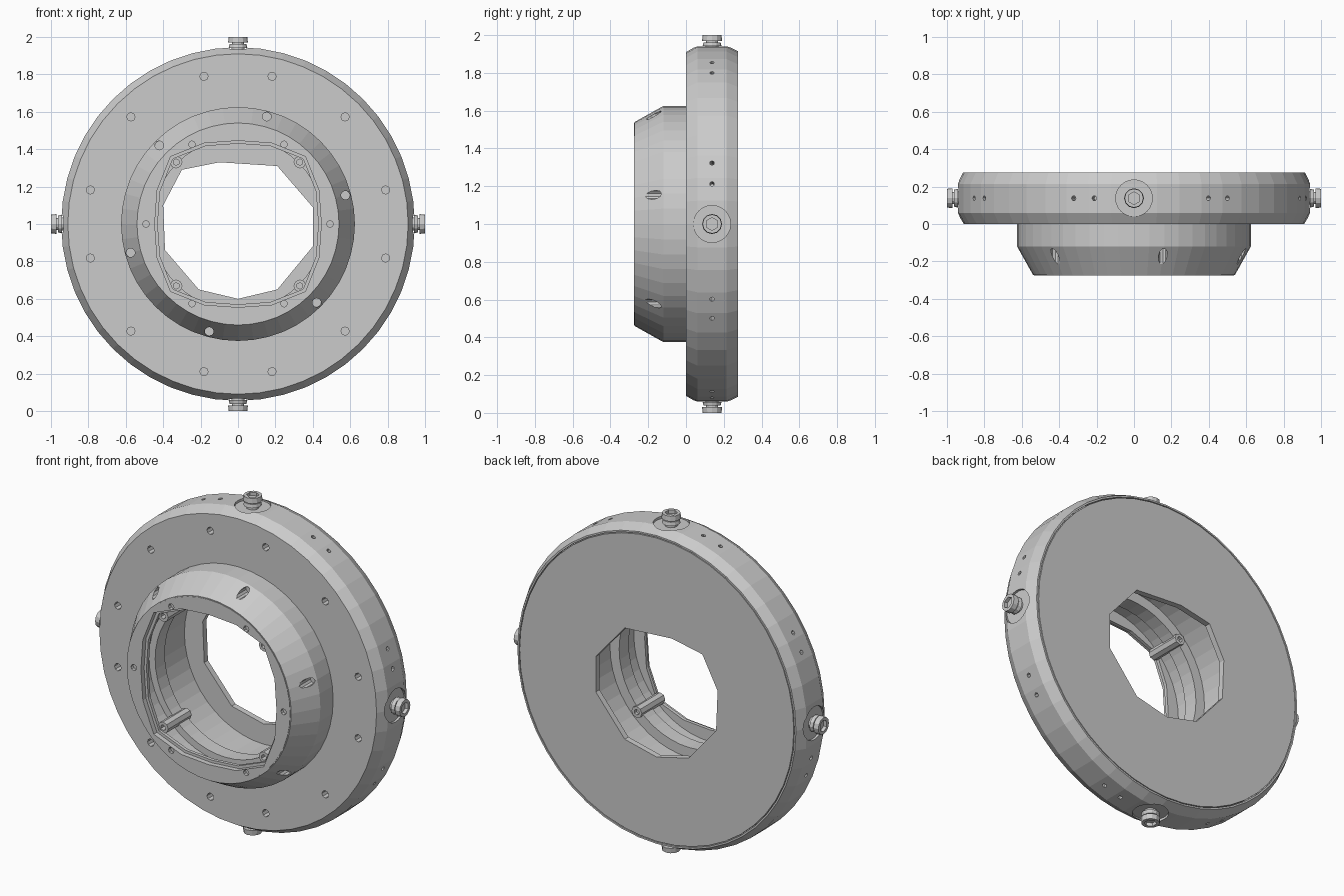
import bpy, bmesh
from math import cos, sin, radians, tau
from mathutils import Vector, Matrix

if "Cube" in bpy.data.objects:
    bpy.data.objects.remove(bpy.data.objects["Cube"])

SEG = 48
RIM_Y = 0.138


def polar(r, deg, y):
    a = radians(deg)
    return Vector((r * cos(a), y, 1 + r * sin(a)))


def finish(bm, name):
    bmesh.ops.recalc_face_normals(bm, faces=bm.faces)
    me = bpy.data.meshes.new(name)
    bm.to_mesh(me)
    bm.free()
    ob = bpy.data.objects.new(name, me)
    bpy.context.collection.objects.link(ob)
    return ob


def cyl(bm, a, b, r, sides=12, r2=None):
    d = b - a
    m = Matrix.Translation((a + b) / 2) @ d.to_track_quat('Z', 'Y').to_matrix().to_4x4()
    bmesh.ops.create_cone(bm, cap_ends=True, segments=sides, radius1=r,
                          radius2=r if r2 is None else r2, depth=d.length, matrix=m)


def prism(bm, pts, y0, y1):
    front = [bm.verts.new((x, y0, 1 + z)) for x, z in pts]
    back = [bm.verts.new((x, y1, 1 + z)) for x, z in pts]
    bm.faces.new(front)
    bm.faces.new(back[::-1])
    for i in range(len(pts)):
        j = (i + 1) % len(pts)
        bm.faces.new((front[i], back[i], back[j], front[j]))


def lathe(name, profile):
    bm = bmesh.new()
    rings = [[bm.verts.new(polar(r, 360 * i / SEG, y)) for i in range(SEG)] for r, y in profile]
    for k, ring in enumerate(rings):
        nxt = rings[(k + 1) % len(rings)]
        for i in range(SEG):
            j = (i + 1) % SEG
            bm.faces.new((ring[i], ring[j], nxt[j], nxt[i]))
    return finish(bm, name)


def cut(ob, bm):
    cutter = finish(bm, "cutter")
    cutter.hide_render = True
    mod = ob.modifiers.new("cut", 'BOOLEAN')
    mod.operation = 'DIFFERENCE'
    mod.solver = 'EXACT'
    mod.object = cutter
    bpy.context.view_layer.objects.active = ob
    bpy.ops.object.modifier_apply(modifier=mod.name)
    bpy.data.objects.remove(cutter)


# flange and tapered hub in one turned body
body = lathe("flange_and_hub", [
    (0.905, 0.275), (0.915, 0.275), (0.945, 0.215), (0.945, 0.06), (0.91, 0.0),
    (0.625, 0.0), (0.625, -0.12), (0.54, -0.272), (0.535, -0.272), (0.535, -0.245),
    (0.50, -0.245), (0.50, -0.12), (0.46, -0.12), (0.46, -0.03), (0.52, -0.03),
    (0.52, 0.24), (0.905, 0.24)])
holes = bmesh.new()
for q in range(4):
    # flange face holes
    for a in (13, 45, 77):
        cyl(holes, polar(0.81, a + 90 * q, -0.05), polar(0.81, a + 90 * q, 0.06), 0.022, 8)
    # spot faces for the set screws
    cyl(holes, polar(0.925, 90 * q, RIM_Y), polar(1.1, 90 * q, RIM_Y), 0.098, 24)
for k in range(6):
    # hub taper holes
    cyl(holes, polar(0.595, 15 + 60 * k, -0.35), polar(0.595, 15 + 60 * k, -0.11), 0.024, 10)
for k in range(8):
    # paired rim pin holes
    for a in (13, 20):
        cyl(holes, polar(0.89, a + 45 * k, RIM_Y), polar(1.0, a + 45 * k, RIM_Y), 0.013, 6)
cut(body, holes)


def squarish(scale):
    radii = (0.445, 0.468, 0.51, 0.468)
    return [(scale * radii[i % 4] * cos(tau * i / 16), scale * radii[i % 4] * sin(tau * i / 16))
            for i in range(16)]


# front lip and the smaller recessed lip behind it
for name, r, scale, y0, y1 in (("front_lip", 0.535, 1.0, -0.275, -0.245),
                               ("recessed_lip", 0.50, 0.965, -0.245, -0.225)):
    bm = bmesh.new()
    cyl(bm, Vector((0, y0, 1)), Vector((0, y1, 1)), r, SEG)
    lip = finish(bm, name)
    opening = bmesh.new()
    prism(opening, squarish(scale), -0.4, 0)
    if name == "front_lip":
        for k in range(6):
            cyl(opening, polar(0.492, 60 * k, -0.4), polar(0.492, 60 * k, -0.255), 0.018, 8)
    cut(lip, opening)

# back plate with an uneven faceted opening
bm = bmesh.new()
cyl(bm, Vector((0, 0.24, 1)), Vector((0, 0.275, 1)), 0.90, SEG)
plate = finish(bm, "back_plate")
opening = bmesh.new()
prism(opening, [(-0.30, 0.29), (-0.10, 0.33), (0.21, 0.31), (0.40, 0.09), (0.40, -0.12),
                (0.21, -0.35), (0.0, -0.40), (-0.21, -0.35), (-0.39, -0.14), (-0.40, 0.10)], 0.1, 0.4)
cut(plate, opening)

# corner posts inside the bore
for k in range(4):
    bm = bmesh.new()
    a = 45 + 90 * k
    cyl(bm, polar(0.468, a, -0.23), polar(0.468, a, -0.01), 0.034, 8)
    post = finish(bm, "bore_post")
    bore = bmesh.new()
    cyl(bore, polar(0.468, a, -0.3), polar(0.468, a, -0.17), 0.017, 6)
    cyl(bore, polar(0.468, a, -0.06), polar(0.468, a, 0.1), 0.017, 6)
    cut(post, bore)

# four set screws with base, neck and socket head
for k in range(4):
    a = 90 * k
    at = lambda r: polar(r, a, RIM_Y)
    bm = bmesh.new()
    cyl(bm, at(0.91), at(0.942), 0.035, 12)
    cyl(bm, at(0.942), at(0.962), 0.05, 12, 0.045)
    cyl(bm, at(0.955), at(0.975), 0.032, 12)
    finish(bm, "set_screw_base")
    bm = bmesh.new()
    cyl(bm, at(0.97), at(1.0), 0.053, 12, 0.05)
    head = finish(bm, "set_screw_head")
    socket = bmesh.new()
    cyl(socket, at(0.98), at(1.05), 0.034, 6)
    cut(head, socket)
